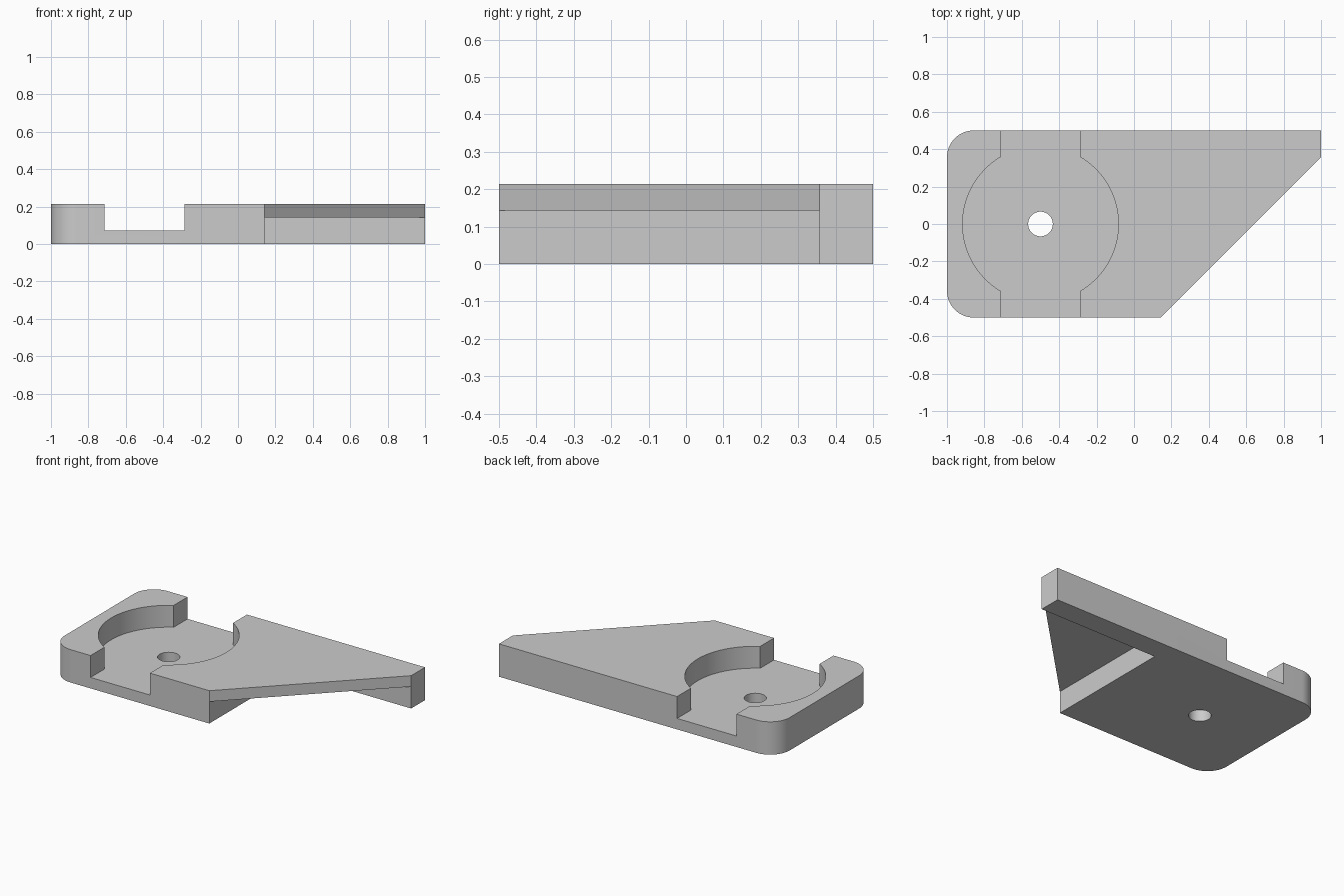
import bpy, bmesh, math

if "Cube" in bpy.data.objects:
    bpy.data.objects.remove(bpy.data.objects["Cube"], do_unlink=True)

U = 1 / 14                      # base module
TOP, FLOOR, SHELF = 3 * U, U, 2 * U
CX = -0.5                       # centre of the round recess

grey = bpy.data.materials.new("plain grey")
grey.use_nodes = True
colour = (0.6, 0.6, 0.6, 1)
grey.diffuse_color = colour
grey.node_tree.nodes["Principled BSDF"].inputs["Base Color"].default_value = colour


def arc(cx, cy, r, start, end, steps):
    """Points on an arc, angles in degrees."""
    angles = [math.radians(start + (end - start) * i / steps) for i in range(steps + 1)]
    return [(cx + r * math.cos(a), cy + r * math.sin(a)) for a in angles]


def prism(name, outline, z0, z1):
    """Extrude a counter-clockwise outline from z0 to z1."""
    bm = bmesh.new()
    face = bm.faces.new([bm.verts.new((x, y, z0)) for x, y in outline])
    moved = bmesh.ops.extrude_face_region(bm, geom=[face])["geom"]
    verts = [v for v in moved if isinstance(v, bmesh.types.BMVert)]
    bmesh.ops.translate(bm, verts=verts, vec=(0, 0, z1 - z0))
    bmesh.ops.recalc_face_normals(bm, faces=bm.faces)
    mesh = bpy.data.meshes.new(name)
    bm.to_mesh(mesh)
    bm.free()
    mesh.materials.append(grey)
    obj = bpy.data.objects.new(name, mesh)
    bpy.context.collection.objects.link(obj)
    return obj


# Plate with two rounded corners and a diagonal end
r = 2 * U
plate = prism("bracket_plate",
              [(r, -0.5), (1, 5 * U), (1, 0.5)]
              + arc(-1 + r, 0.5 - r, r, 90, 180, 24)
              + arc(-1 + r, -0.5 + r, r, 180, 270, 24), 0, TOP)

# Round recess joined to a slot running front to back
half = 3 * U
radius = math.hypot(half, 5 * U)
a = math.degrees(math.atan2(5 * U, half))
recess = (arc(CX, 0, radius, -a, a, 48)
          + [(CX + half, 0.7), (CX - half, 0.7)]
          + arc(CX, 0, radius, 180 - a, 180 + a, 48)
          + [(CX - half, -0.7), (CX + half, -0.7)])

# Open pocket beneath the diagonal end, leaving a rail at the back
pocket = [(r, -0.7), (1.2, -0.7), (1.2, 5 * U), (r, 5 * U)]
hole = arc(CX, 0, 0.066, 0, 360, 48)[:-1]

cutters = [prism("recess_cutter", recess, FLOOR, TOP + 0.2),
           prism("pocket_cutter", pocket, -0.2, SHELF),
           prism("hole_cutter", hole, -0.2, TOP + 0.2)]
for cutter in cutters:
    mod = plate.modifiers.new(cutter.name, 'BOOLEAN')
    mod.operation = 'DIFFERENCE'
    mod.solver = 'EXACT'
    mod.object = cutter

# Apply the cuts, drop the helpers and smooth the curved walls
bpy.ops.object.select_all(action='DESELECT')
plate.select_set(True)
bpy.context.view_layer.objects.active = plate
for cutter in cutters:
    bpy.ops.object.modifier_apply(modifier=cutter.name)
    bpy.data.objects.remove(cutter, do_unlink=True)
bpy.ops.object.shade_smooth_by_angle(angle=math.radians(30))
